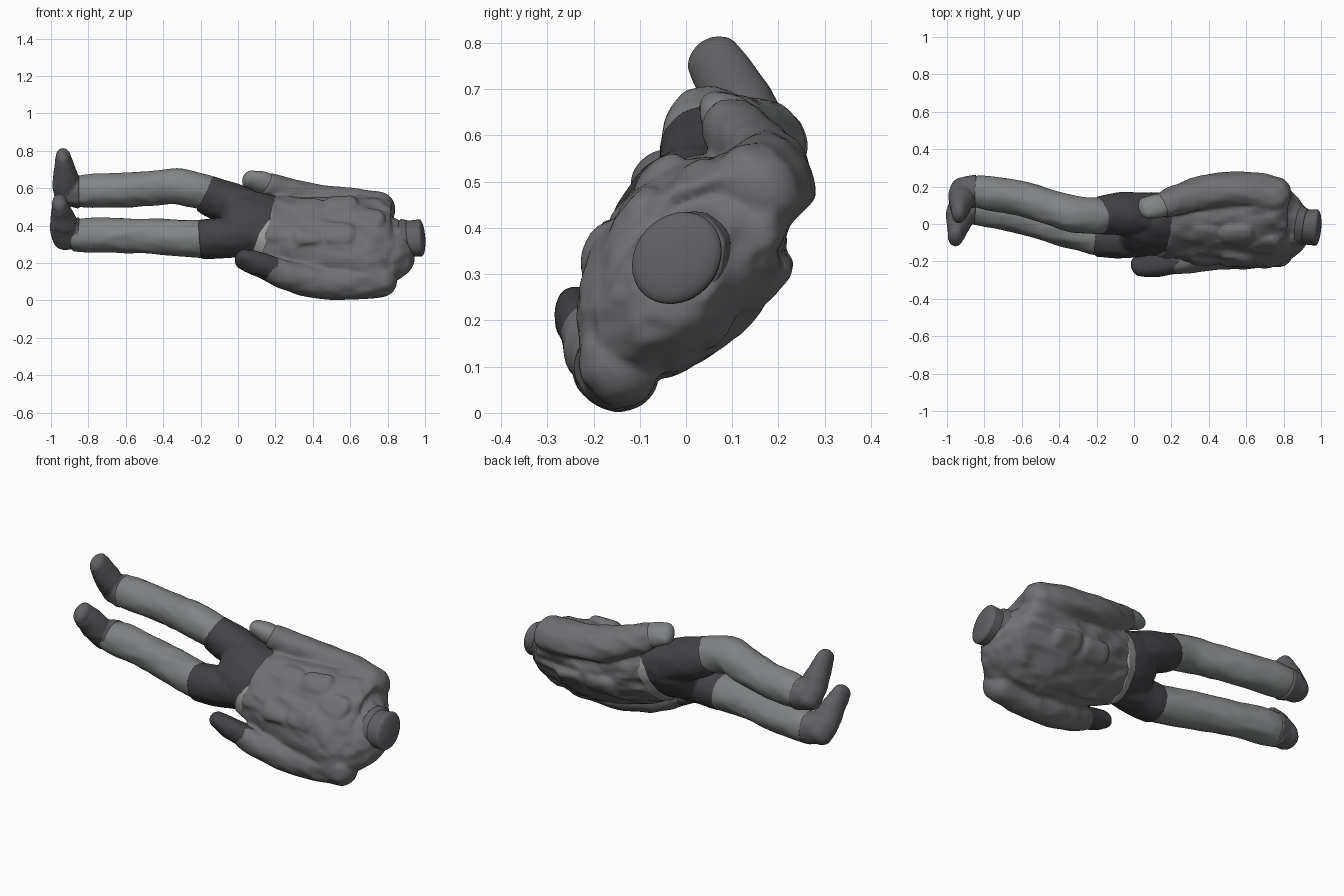
import bpy, bmesh, math
from mathutils import Vector, noise

# Headless clothed figure lying tilted on its back: x = body axis, W = width, N = chest direction
W = Vector((0, 0.65, 0.76))
N = Vector((0, -0.76, 0.65))


def material(name, c):
    m = bpy.data.materials.new(name)
    m.diffuse_color = (*c, 1)
    return m


JACKET = material("jacket_grey", (0.165, 0.16, 0.17))
TROUSER = material("trouser_grey", (0.22, 0.23, 0.235))
DARK = material("dark_cloth", (0.055, 0.055, 0.062))
BOOT = material("boot_grey", (0.12, 0.115, 0.125))
PALE = material("pale_hem", (0.33, 0.33, 0.34))


def crom(p0, p1, p2, p3, t):
    return [0.5 * (2 * b + (c - a) * t + (2 * a - 5 * b + 4 * c - d) * t * t
                   + (3 * b - a - 3 * c + d) * t ** 3) for a, b, c, d in zip(p0, p1, p2, p3)]


def tube(name, rings, mat, caps=(0.05, 0.05), folds=0.0, scale=(5, 13, 13), sides=48, steps=10):
    """Loft smooth ellipses through (x, y, z, half width, half depth), with domed ends."""
    pts = [rings[0]] + rings + [rings[-1]]
    path = [crom(*pts[i:i + 4], k / steps) for i in range(len(rings) - 1) for k in range(steps)]
    path.append(list(rings[-1]))
    pos = [Vector(p[:3]) for p in path]
    n = len(path)
    sect = []
    for i, p in enumerate(path):
        t = (pos[min(i + 1, n - 1)] - pos[max(i - 1, 0)]).normalized()
        sect.append((pos[i], t, p[3], p[4]))
    # domed ends
    def dome(s, e, sign):
        return [(s[0] + s[1] * sign * e * math.sin(a), s[1], s[2] * math.cos(a), s[3] * math.cos(a))
                for a in [math.radians(d) for d in (15, 30, 45, 60, 72, 82, 87)]]
    sect = dome(sect[0], caps[0], -1)[::-1] + sect + dome(sect[-1], caps[1], 1)
    bm = bmesh.new()
    loops = []
    for c, t, ra, rb in sect:
        a = (W - t * W.dot(t)).normalized()
        b = t.cross(a)
        loop = []
        for k in range(sides):
            ang = 2 * math.pi * k / sides
            d = a * (ra * math.cos(ang)) + b * (rb * math.sin(ang))
            co = c + d
            if folds:
                q = Vector((co.x * scale[0], co.y * scale[1], co.z * scale[2]))
                h = 0.6 - 2 * abs(noise.noise(q)) + 0.4 * noise.noise(q * 2.3)
                co = co + d.normalized() * folds * h
            loop.append(bm.verts.new(co))
        loops.append(loop)
    for l0, l1 in zip(loops, loops[1:]):
        for k in range(sides):
            j = (k + 1) % sides
            bm.faces.new((l0[k], l0[j], l1[j], l1[k]))
    bm.faces.new(loops[0][::-1])
    bm.faces.new(loops[-1])
    bmesh.ops.recalc_face_normals(bm, faces=bm.faces)
    for f in bm.faces:
        f.smooth = True
    me = bpy.data.meshes.new(name)
    bm.to_mesh(me)
    bm.free()
    me.materials.append(mat)
    ob = bpy.data.objects.new(name, me)
    bpy.context.collection.objects.link(ob)
    return ob


def fuse(name, parts, voxel=0.009, smooth=3):
    """Join overlapping parts into one continuous skin."""
    bm = bmesh.new()
    for p in parts:
        bm.from_mesh(p.data)
    me = parts[0].data
    bm.to_mesh(me)
    bm.free()
    for p in parts[1:]:
        bpy.data.objects.remove(p)
    ob = parts[0]
    ob.name = name
    r = ob.modifiers.new("skin", 'REMESH')
    r.mode, r.voxel_size, r.use_smooth_shade = 'VOXEL', voxel, True
    s = ob.modifiers.new("soften", 'SMOOTH')
    s.factor, s.iterations = 0.5, smooth


# Jacket body
coat = [tube("jacket", [(0.16, -0.003, 0.38, 0.20, 0.148), (0.32, -0.003, 0.345, 0.23, 0.168),
                        (0.50, -0.005, 0.322, 0.255, 0.183), (0.68, -0.006, 0.312, 0.275, 0.178),
                        (0.78, -0.003, 0.303, 0.28, 0.155), (0.845, -0.005, 0.303, 0.215, 0.128),
                        (0.90, -0.012, 0.325, 0.12, 0.10)],
             JACKET, (0.03, 0.02), folds=0.016)]
tube("jacket_hem", [(0.125, 0.0, 0.39, 0.193, 0.144), (0.17, 0.0, 0.375, 0.203, 0.15)],
     PALE, (0.02, 0.02), folds=0.005)

# Chest pouches and back padding, placed by (x, width offset, depth offset)
for i, (x, w, d) in enumerate([(0.38, -0.08, 0.15), (0.38, 0.09, 0.15), (0.54, -0.08, 0.165),
                               (0.55, 0.1, 0.165), (0.69, 0.02, 0.155),
                               (0.42, 0.09, -0.15), (0.60, 0.09, -0.155)]):
    c = Vector((0, 0.0, 0.318)) + W * w + N * d
    coat.append(tube("pouch_%d" % i, [(x - 0.045, c.y, c.z, 0.07, 0.034), (x + 0.045, c.y, c.z, 0.07, 0.034)],
                     JACKET, (0.05, 0.05), folds=0.01, sides=24, steps=8))

# Sleeves
coat.append(tube("upper_sleeve", [(0.15, 0.10, 0.615, 0.068, 0.075), (0.28, 0.145, 0.565, 0.075, 0.088),
                                  (0.44, 0.18, 0.525, 0.083, 0.10), (0.62, 0.182, 0.505, 0.085, 0.103),
                                  (0.76, 0.155, 0.485, 0.085, 0.10)], JACKET, (0.02, 0.08), folds=0.008))
coat.append(tube("lower_sleeve", [(0.17, -0.205, 0.17, 0.065, 0.072), (0.29, -0.18, 0.125, 0.075, 0.085),
                                  (0.44, -0.155, 0.098, 0.085, 0.09), (0.62, -0.15, 0.095, 0.085, 0.09),
                                  (0.77, -0.145, 0.107, 0.085, 0.09)], JACKET, (0.02, 0.08), folds=0.008))
fuse("jacket", coat, 0.009, 4)

# Collar and neck stump
tube("collar", [(0.885, -0.01, 0.325, 0.12, 0.102), (0.915, -0.015, 0.33, 0.11, 0.093)],
     BOOT, (0.02, 0.012), folds=0.004)
tube("neck", [(0.88, -0.015, 0.33, 0.10, 0.085), (0.95, -0.018, 0.333, 0.104, 0.088),
              (0.975, -0.02, 0.335, 0.106, 0.09)], BOOT, (0.02, 0.025))

# Hands
tube("upper_hand", [(0.07, 0.085, 0.645, 0.045, 0.065), (0.12, 0.095, 0.63, 0.058, 0.072),
                    (0.18, 0.11, 0.605, 0.055, 0.065)], TROUSER, (0.045, 0.02), folds=0.005)
tube("lower_hand", [(0.03, -0.225, 0.22, 0.045, 0.062), (0.09, -0.22, 0.20, 0.056, 0.072),
                    (0.22, -0.195, 0.152, 0.066, 0.074)], DARK, (0.045, 0.02), folds=0.005)

# Hips and dark thighs
fuse("hips", [
    tube("hips", [(-0.03, 0.0, 0.425, 0.175, 0.127), (0.06, 0.0, 0.415, 0.192, 0.145),
                  (0.20, 0.0, 0.38, 0.19, 0.14)], DARK, (0.06, 0.02), folds=0.006),
    tube("upper_thigh", [(-0.18, 0.045, 0.572, 0.098, 0.104), (-0.08, 0.055, 0.53, 0.107, 0.118),
                         (0.05, 0.055, 0.485, 0.107, 0.12)], DARK, (0.012, 0.04), folds=0.004),
    tube("lower_thigh", [(-0.20, -0.07, 0.325, 0.102, 0.108), (-0.08, -0.072, 0.335, 0.107, 0.114),
                         (0.05, -0.06, 0.345, 0.107, 0.117)], DARK, (0.012, 0.04), folds=0.004)])

# Trouser legs
tube("upper_leg", [(-0.88, 0.175, 0.585, 0.080, 0.078), (-0.78, 0.165, 0.585, 0.09, 0.09),
                   (-0.60, 0.135, 0.59, 0.088, 0.093), (-0.43, 0.085, 0.60, 0.088, 0.096),
                   (-0.32, 0.052, 0.608, 0.093, 0.10), (-0.20, 0.045, 0.583, 0.092, 0.098),
                   (-0.1, 0.045, 0.545, 0.09, 0.094)], TROUSER, (0.03, 0.02), folds=0.005)
tube("lower_leg", [(-0.88, 0.085, 0.345, 0.082, 0.082), (-0.78, 0.075, 0.35, 0.093, 0.091),
                   (-0.60, 0.04, 0.345, 0.09, 0.093), (-0.40, -0.015, 0.34, 0.094, 0.098),
                   (-0.20, -0.065, 0.328, 0.096, 0.102), (-0.1, -0.07, 0.335, 0.094, 0.1)],
     TROUSER, (0.03, 0.02), folds=0.005)

# Boots: heel to toe along the chest direction, fused with the ankle cuff
for name, h, e, s in (("upper_boot", Vector((-0.91, 0.185, 0.56)), Vector((-0.935, 0.06, 0.765)), 1.05),
                      ("lower_boot", Vector((-0.915, 0.098, 0.33)), Vector((-0.953, -0.063, 0.515)), 1.1)):
    rings = [(*h.lerp(e, f), w * s, d * s) for f, w, d in
             ((0, 0.066, 0.068), (0.3, 0.066, 0.071), (0.65, 0.067, 0.056), (1, 0.057, 0.038))]
    fuse(name, [tube(name, rings, BOOT, (0.05, 0.046), folds=0.003),
                tube(name + "_cuff", [(-0.905, h.y - 0.01, h.z + 0.022, 0.076, 0.078),
                                      (-0.85, h.y - 0.012, h.z + 0.022, 0.09, 0.09)],
                     BOOT, (0.03, 0.01), folds=0.006)], 0.007, 2)
